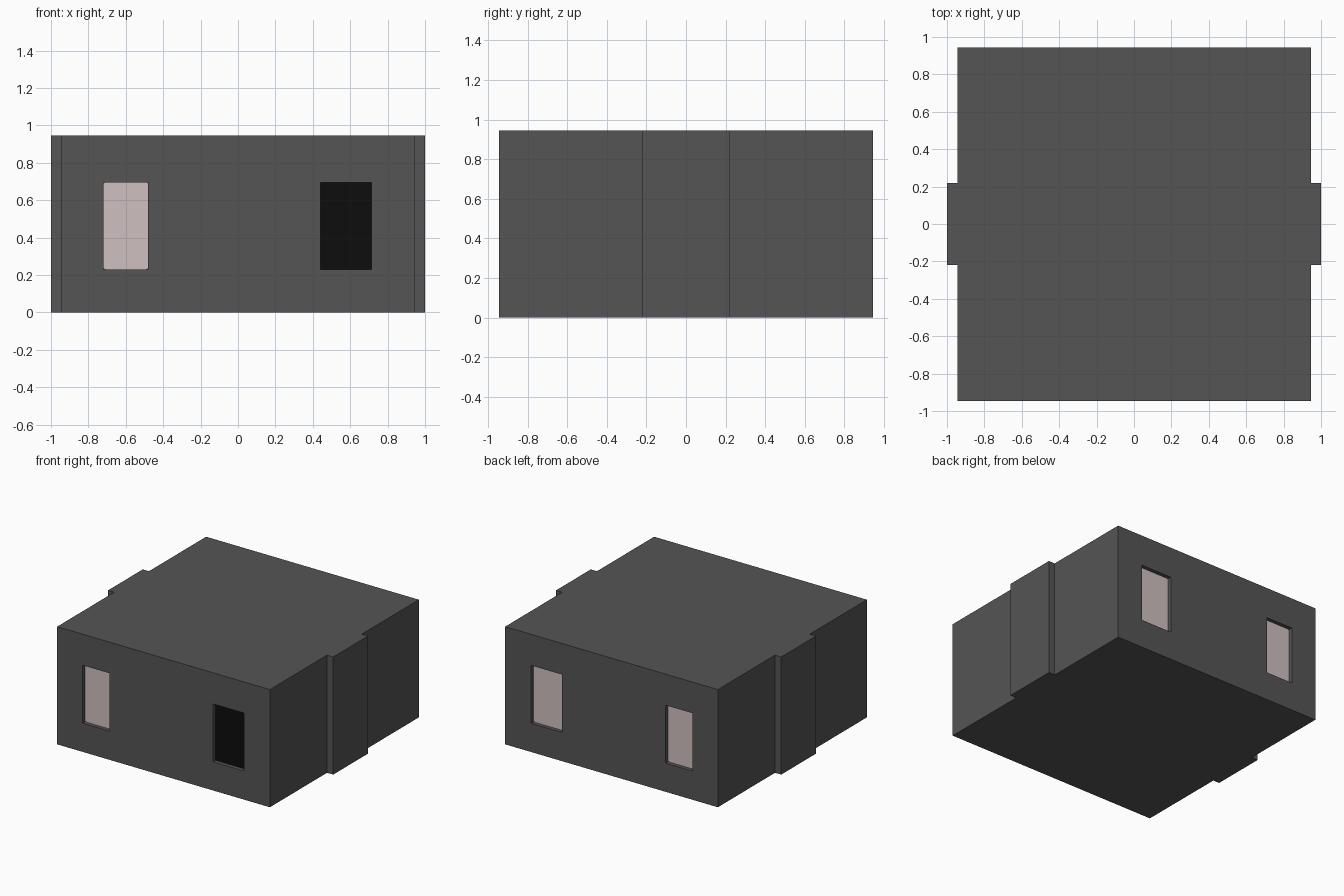
import bpy, bmesh, math

if "Cube" in bpy.data.objects:
    bpy.data.objects.remove(bpy.data.objects["Cube"])

def material(name, rgb):
    m = bpy.data.materials.new(name)
    m.diffuse_color = (*rgb, 1)
    m.use_nodes = True
    m.node_tree.nodes["Principled BSDF"].inputs["Base Color"].default_value = m.diffuse_color
    return m

GREY = material("dark grey wall", (0.09, 0.09, 0.09))
PINK = material("pale pink glass", (0.63, 0.53, 0.53))
BLACK = material("black opening", (0.004, 0.004, 0.004))

HALF, WING, WING_Y, HEIGHT = 0.945, 1.0, 0.22, 0.945
Z0, Z1, DEPTH = 0.23, 0.695, 0.035

def prism(bm, points, offset):
    """Extrude a closed outline by an offset vector."""
    face = bm.faces.new([bm.verts.new(p) for p in points])
    ext = bmesh.ops.extrude_face_region(bm, geom=[face])
    bmesh.ops.translate(bm, vec=offset,
                        verts=[v for v in ext["geom"] if isinstance(v, bmesh.types.BMVert)])
    bmesh.ops.recalc_face_normals(bm, faces=bm.faces)

def make(name, bm, mat):
    me = bpy.data.meshes.new(name)
    bm.to_mesh(me)
    bm.free()
    ob = bpy.data.objects.new(name, me)
    me.materials.append(mat)
    bpy.context.collection.objects.link(ob)
    return ob

def rounded_outline(x0, x1, y, r):
    """Upright rounded rectangle in the xz plane."""
    pts = []
    corners = [(x1 - r, Z1 - r), (x0 + r, Z1 - r), (x0 + r, Z0 + r), (x1 - r, Z0 + r)]
    for i, (cx, cz) in enumerate(corners):
        for k in range(4):
            a = math.radians(90 * i + 30 * k)
            pts.append((cx + r * math.cos(a), y, cz + r * math.sin(a)))
    return pts

# Building block: square plan with a shallow bay on each side
quarter = [(HALF, -HALF), (WING_Y and HALF, -WING_Y), (WING, -WING_Y),
           (WING, WING_Y), (HALF, WING_Y), (HALF, HALF)]
plan = quarter + [(-x, -y) for x, y in quarter]
bm = bmesh.new()
prism(bm, [(x, y, 0) for x, y in plan], (0, 0, HEIGHT))
building = make("building", bm, GREY)

# Recesses: two on the front, two on the back
openings = [("left", -0.72, -0.48), ("right", 0.44, 0.715)]
bm = bmesh.new()
for _, x0, x1 in openings:
    for s in (-1, 1):
        y = s * (HALF + 0.1)
        prism(bm, [(x0, y, Z0), (x1, y, Z0), (x1, y, Z1), (x0, y, Z1)],
              (0, -s * (0.1 + DEPTH), 0))
cutter = make("recess_cutter", bm, GREY)
cutter.hide_render = True
cutter.display_type = 'WIRE'
mod = building.modifiers.new("recesses", 'BOOLEAN')
mod.operation = 'DIFFERENCE'
mod.solver = 'EXACT'
mod.object = cutter

# Panes set into the recesses; the front right one is the dark doorway
for side, x0, x1 in openings:
    for s, face in ((-1, "front"), (1, "back")):
        dark = s < 0 and side == "right"
        y = s * (HALF - DEPTH - 0.002)
        bm = bmesh.new()
        if dark:
            outline = [(x0, y, Z0), (x1, y, Z0), (x1, y, Z1), (x0, y, Z1)]
        else:
            outline = rounded_outline(x0, x1, y, 0.015)
        prism(bm, outline, (0, s * 0.006, 0))
        make(f"{face}_{side}_{'opening' if dark else 'window'}", bm, BLACK if dark else PINK)
